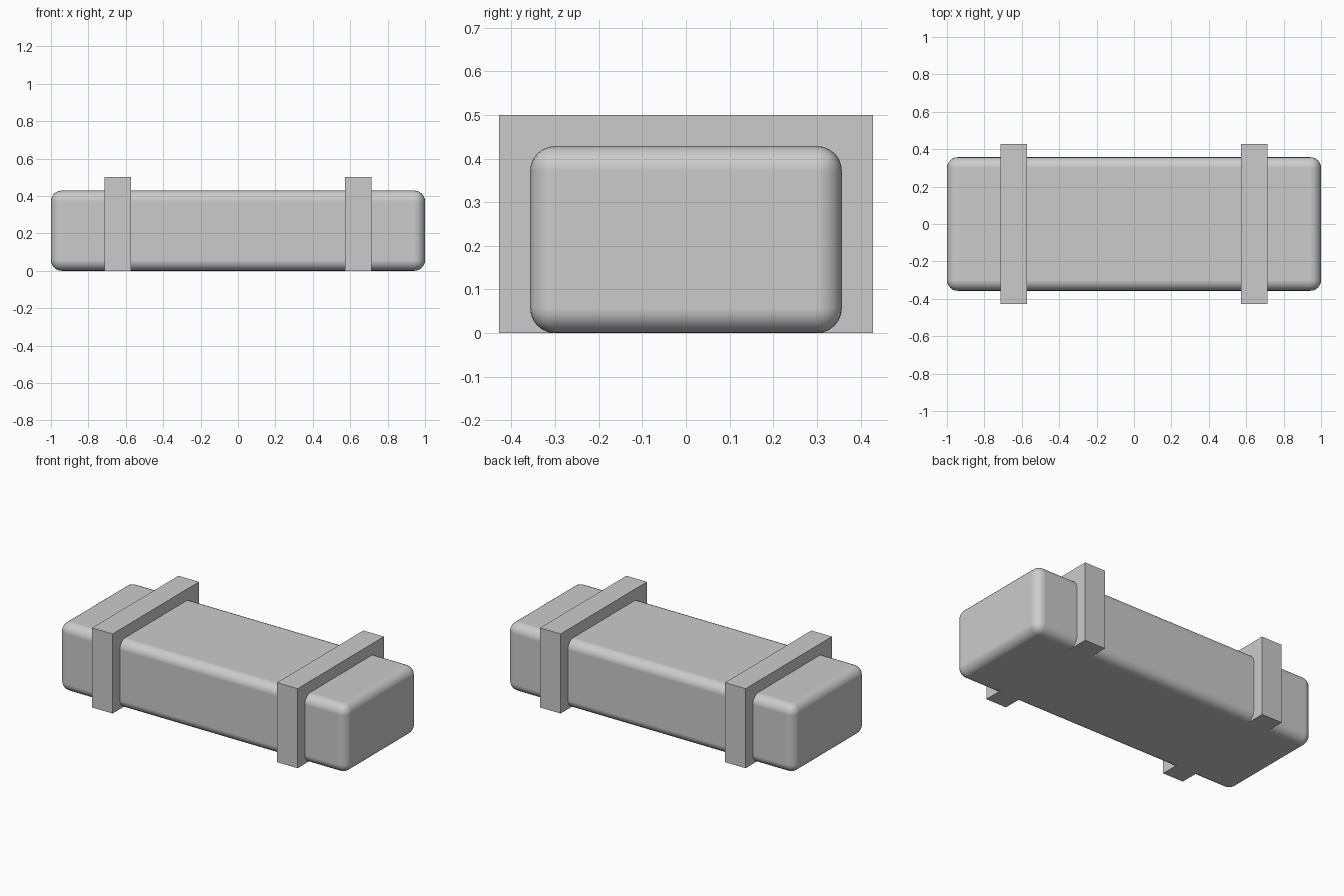
import bpy
import bmesh
from mathutils import Matrix

cube = bpy.data.objects.get("Cube")
if cube:
    bpy.data.objects.remove(cube, do_unlink=True)

UNIT = 1 / 14  # the parts follow a whole-number grid

grey = bpy.data.materials.new("light_grey")
grey.use_nodes = True
colour = (0.6, 0.6, 0.6, 1)
grey.diffuse_color = colour
grey.node_tree.nodes["Principled BSDF"].inputs["Base Color"].default_value = colour


def box(name, size, x=0):
    """Box of the given grid size, standing on the ground."""
    length, width, height = (s * UNIT for s in size)
    mesh = bpy.data.meshes.new(name)
    bm = bmesh.new()
    bmesh.ops.create_cube(bm, size=1, matrix=Matrix.Diagonal((length, width, height, 1)))
    bm.to_mesh(mesh)
    bm.free()
    mesh.materials.append(grey)
    obj = bpy.data.objects.new(name, mesh)
    obj.location = (x * UNIT, 0, height / 2)
    bpy.context.collection.objects.link(obj)
    return obj


# Rounded main body
body = box("body", (28, 10, 6))
body.data.shade_smooth()
bevel = body.modifiers.new("rounded_edges", 'BEVEL')
bevel.width = 0.8 * UNIT
bevel.segments = 6
bevel.limit_method = 'NONE'
bevel.harden_normals = True

# Square bands around both ends
for side, x in (("left", 9), ("right", -9)):
    box(side + "_band", (2, 12, 7), x)
